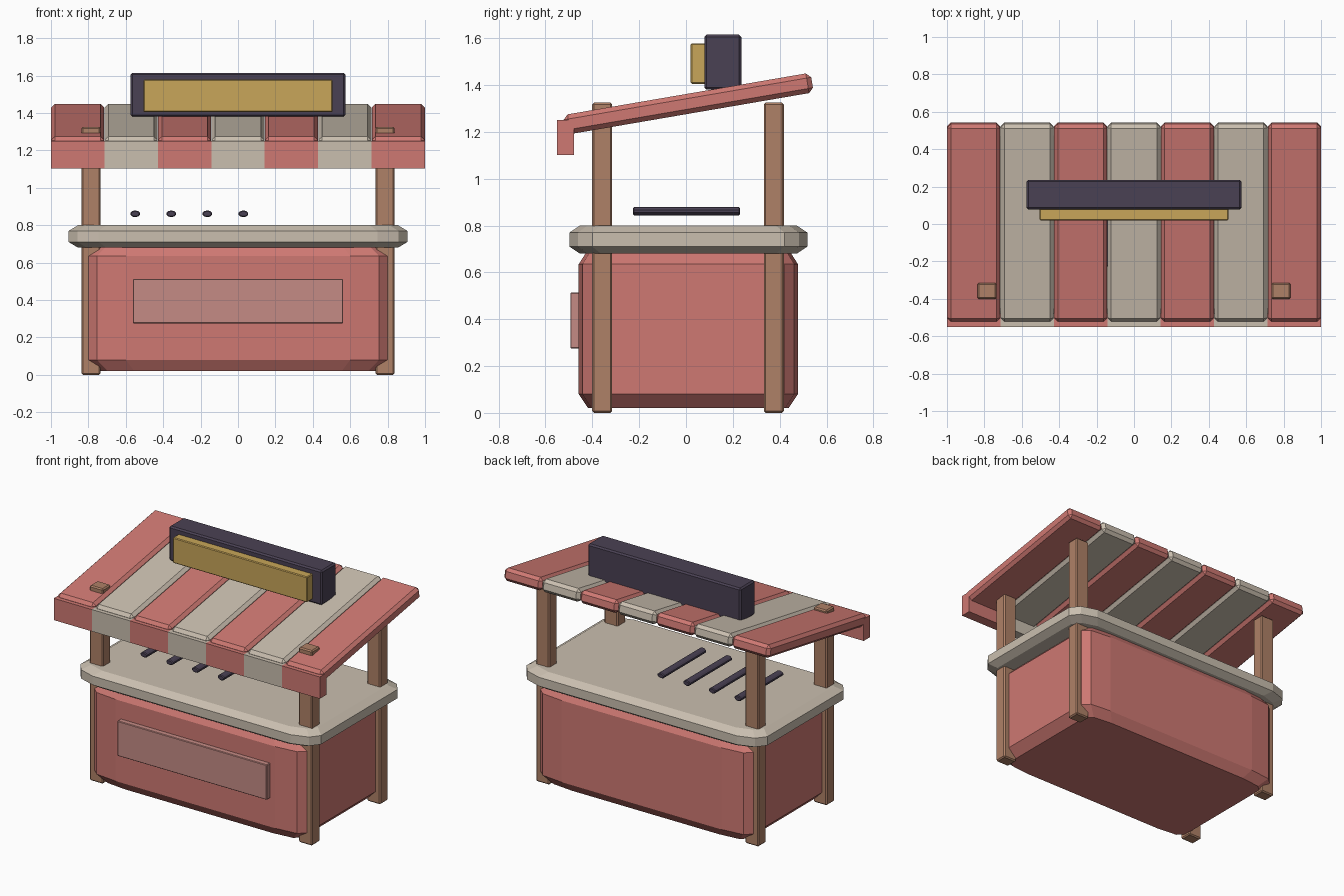
import bpy, bmesh, math
from mathutils import Matrix, Vector

if "Cube" in bpy.data.objects:
    bpy.data.objects.remove(bpy.data.objects["Cube"])


def material(name, rgb):
    m = bpy.data.materials.new(name)
    m.diffuse_color = (*rgb, 1)
    m.use_nodes = True
    m.node_tree.nodes["Principled BSDF"].inputs["Base Color"].default_value = m.diffuse_color
    return m


RED = material("coral_red", (0.62, 0.19, 0.17))
CREAM = material("cream", (0.59, 0.52, 0.43))
WOOD = material("wood", (0.43, 0.22, 0.135))
DARK = material("dark_purple", (0.068, 0.053, 0.088))
GOLD = material("gold", (0.58, 0.38, 0.10))
PINK = material("dusty_pink", (0.56, 0.26, 0.235))


def finish(bm, name, mat):
    bmesh.ops.recalc_face_normals(bm, faces=bm.faces)
    me = bpy.data.meshes.new(name)
    bm.to_mesh(me)
    bm.free()
    me.materials.append(mat)
    ob = bpy.data.objects.new(name, me)
    bpy.context.collection.objects.link(ob)
    return ob


def box(name, mat, x, y, z, bevel=0.0, tilt=0.0):
    """Box from (min, max) ranges, optionally chamfered and tilted about x."""
    bm = bmesh.new()
    size = [r[1] - r[0] for r in (x, y, z)]
    mid = Vector([(r[0] + r[1]) / 2 for r in (x, y, z)])
    bmesh.ops.create_cube(bm, size=1)
    bmesh.ops.scale(bm, vec=size, verts=bm.verts)
    if bevel:
        bmesh.ops.bevel(bm, geom=list(bm.edges), offset=bevel, segments=1,
                        affect='EDGES', profile=0.5)
    bmesh.ops.transform(bm, matrix=Matrix.Translation(mid) @ Matrix.Rotation(tilt, 4, 'X'),
                        verts=bm.verts)
    return finish(bm, name, mat)


def rounded_slab(name, mat, corner, levels, cy):
    """Stack of rounded rectangles; corner = first-quadrant outline,
    levels = (z, x inset, y inset)."""
    hx, hy = corner[0][0], corner[-1][1]
    ring = corner + [(-a, b) for a, b in reversed(corner)]
    ring += [(-a, -b) for a, b in corner] + [(a, -b) for a, b in reversed(corner)]
    bm = bmesh.new()
    rows = []
    for z, ix, iy in levels:
        sx, sy = (hx - ix) / hx, (hy - iy) / hy
        rows.append([bm.verts.new((a * sx, b * sy + cy, z)) for a, b in ring])
    n = len(ring)
    for lo, hi in zip(rows, rows[1:]):
        for i in range(n):
            j = (i + 1) % n
            bm.faces.new((lo[i], lo[j], hi[j], hi[i]))
    bm.faces.new(rows[0])
    bm.faces.new(rows[-1])
    return finish(bm, name, mat)


# stall body and counter top
rounded_slab("stall_body", RED, [(0.80, 0.41), (0.754, 0.452), (0.60, 0.468)],
             [(0.02, 0.06, 0.04), (0.08, 0, 0), (0.635, 0, 0), (0.69, 0.055, 0.035)], 0.01)
rounded_slab("counter_top", CREAM, [(0.905, 0.41), (0.857, 0.472), (0.745, 0.508)],
             [(0.68, 0.05, 0.045), (0.71, 0, 0), (0.77, 0, 0), (0.80, 0.05, 0.045)], 0.01)
box("front_panel", PINK, (-0.562, 0.562), (-0.494, -0.44), (0.275, 0.513), 0.004)

# four posts
for sx, side in ((-1, "left"), (1, "right")):
    for cy, end in ((-0.358, "front"), (0.375, "back")):
        box(f"{end}_{side}_post", WOOD, (sx * 0.786 - 0.051, sx * 0.786 + 0.051),
            (cy - 0.043, cy + 0.043), (0, 1.325), 0.008)

# skewer rods floating above the counter
for i in range(4):
    bm = bmesh.new()
    bmesh.ops.create_cone(bm, cap_ends=True, segments=10, radius1=1, radius2=1, depth=0.458)
    caps = [e for f in bm.faces if len(f.verts) > 4 for e in f.edges]
    bmesh.ops.scale(bm, vec=(0.027, 0.018, 1), verts=bm.verts)
    bmesh.ops.bevel(bm, geom=caps, offset=0.005, segments=1, affect='EDGES', profile=0.5)
    bmesh.ops.transform(bm, matrix=Matrix.Translation((-0.55 + i * 0.193, 0.002, 0.861))
                        @ Matrix.Rotation(math.pi / 2, 4, 'X'), verts=bm.verts)
    finish(bm, f"rod_{i + 1}", DARK)

# striped awning with front valance
w = 2 / 7
for i in range(7):
    x0 = -1 + i * w
    mat = CREAM if i % 2 else RED
    box(f"awning_stripe_{i + 1}", mat, (x0 + 0.001, x0 + w - 0.001), (-0.526, 0.546),
        (1.2775, 1.3625), 0.02, 0.17)
    box(f"valance_{i + 1}", mat, (x0, x0 + w), (-0.55, -0.479), (1.102, 1.25))

# sign board
box("sign_board", DARK, (-0.575, 0.575), (0.078, 0.236), (1.38, 1.615), 0.01)
box("sign_plate", GOLD, (-0.505, 0.505), (0.02, 0.09), (1.405, 1.578), 0.005)
